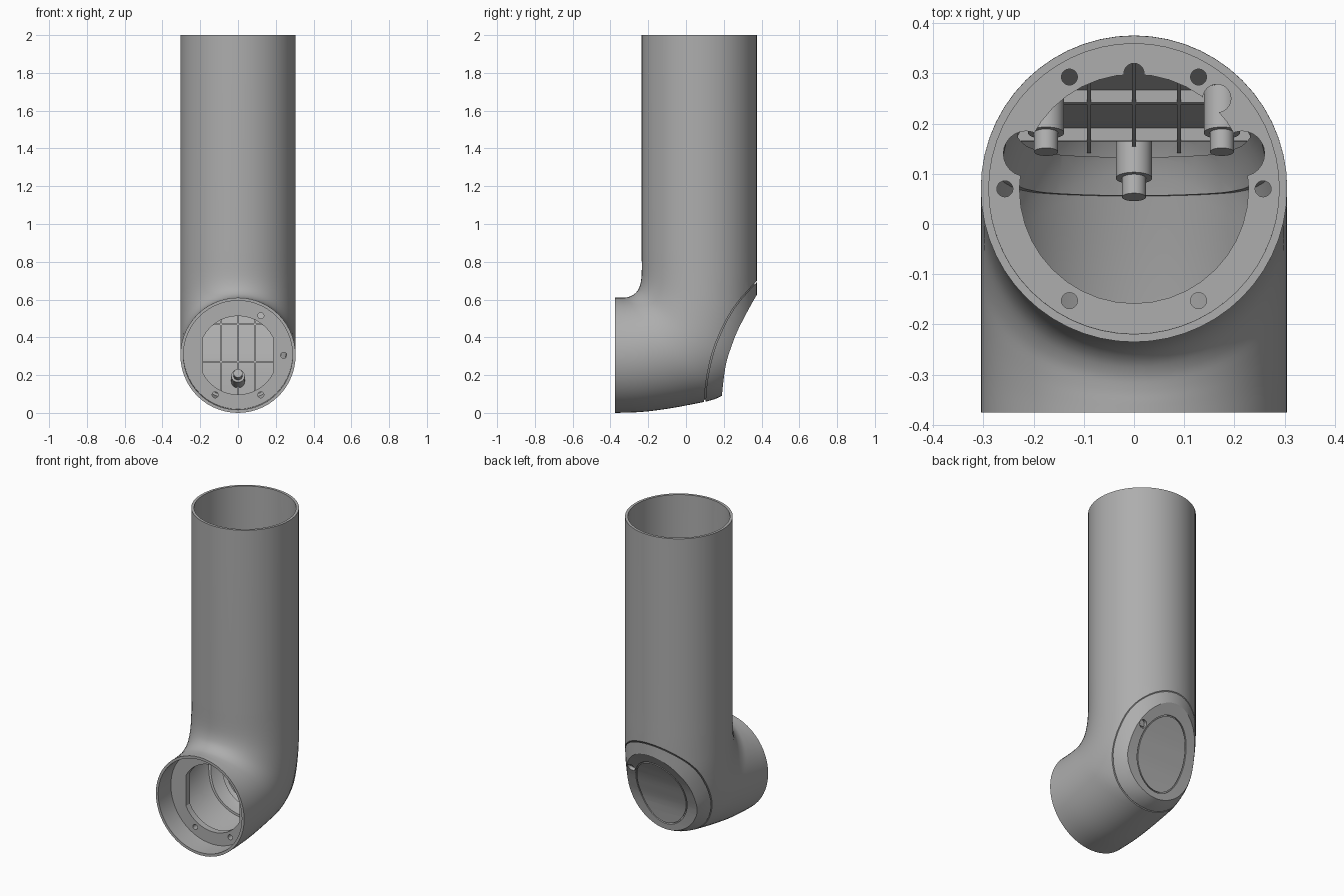
import bpy, bmesh, math
from mathutils import Vector

cube = bpy.data.objects.get("Cube")
if cube:
    bpy.data.objects.remove(cube)

grey = bpy.data.materials.new("mid_grey")
grey.use_nodes = True
grey.diffuse_color = (0.42, 0.42, 0.42, 1)
grey.node_tree.nodes["Principled BSDF"].inputs["Base Color"].default_value = (0.42, 0.42, 0.42, 1)

R, TUBE_Y, ARM_Z = 0.305, 0.07, 0.305
WALL = 0.016
# Elbow cross-sections: inner bend point and outer bend point, each (y, z)
SECTIONS = [((-.235, 2), (.375, 2)), ((-.235, .86), (.375, .86)), ((-.235, .73), (.375, .64)),
            ((-.247, .665), (.37, .43)), ((-.27, .632), (.32, .21)), ((-.30, .615), (.19, .09)),
            ((-.33, .61), (.03, .045)), ((-.355, .61), (-.2, .008)), ((-.375, .61), (-.375, 0))]
# Side curves of the concave back face and of the cap seam
BACK = [(.18, -.1), (.19, .09), (.21, .25), (.24, .35), (.28, .45), (.36, .6), (.41, .68)]
SEAM = [(.09, -.05), (.10, .06), (.115, .2), (.16, .37), (.25, .55), (.37, .69), (.43, .75)]


def make(name, bm):
    bmesh.ops.recalc_face_normals(bm, faces=bm.faces)
    mesh = bpy.data.meshes.new(name)
    bm.to_mesh(mesh)
    bm.free()
    mesh.materials.append(grey)
    ob = bpy.data.objects.new(name, mesh)
    bpy.context.collection.objects.link(ob)
    return ob


def boolean(ob, other, op, keep=False):
    mod = ob.modifiers.new("cut", 'BOOLEAN')
    mod.object, mod.operation, mod.solver = other, op, 'EXACT'
    bpy.context.view_layer.update()
    deps = bpy.context.evaluated_depsgraph_get()
    mesh = bpy.data.meshes.new_from_object(ob.evaluated_get(deps))
    ob.modifiers.clear()
    ob.data = mesh
    if not keep:
        bpy.data.objects.remove(other)
    return ob


def smooth_path(pts, steps=4):
    """Catmull-Rom curve through the points."""
    p = [pts[0]] + pts + [pts[-1]]
    out = []
    for a, b, c, d in zip(p, p[1:], p[2:], p[3:]):
        for i in range(steps):
            t = i / steps
            out.append(0.5 * (2 * b + (c - a) * t + (2 * a - 5 * b + 4 * c - d) * t * t
                              + (3 * b - a - 3 * c + d) * t ** 3))
    return out + [pts[-1]]


def skin(name, inset=0.0, extend=0.0, sides=56):
    """Closed elbow solid lofted through the sections, shrunk by the inset."""
    ends = [[Vector((0, *s[k])) for s in SECTIONS] for k in (0, 1)]
    ins, outs = [[e[0]] + smooth_path(e[1:]) for e in ends]
    bm, rings = bmesh.new(), []
    for k, (a, b) in enumerate(zip(ins, outs)):
        mid, half = (a + b) / 2, (b - a) / 2
        half *= 1 - inset / half.length
        if k == 0:
            mid.z += extend
        if k == len(ins) - 1:
            mid.y -= extend
        rings.append([bm.verts.new(mid + half * math.cos(t) + Vector(((R - inset) * math.sin(t), 0, 0)))
                      for t in (math.tau * i / sides for i in range(sides))])
    for r, q in zip(rings, rings[1:]):
        for i in range(sides):
            j = (i + 1) % sides
            bm.faces.new((r[i], r[j], q[j], q[i]))
    bm.faces.new(rings[0])
    bm.faces.new(rings[-1])
    return make(name, bm)


def band(curve, near, far):
    """Sheet following a side curve, from near to far in y, full width."""
    path = smooth_path([Vector((0, *p)) for p in curve], 3)
    prof = [p + Vector((-1, near, 0)) for p in path] + [p + Vector((-1, far, 0)) for p in reversed(path)]
    bm = bmesh.new()
    face = bm.faces.new([bm.verts.new(p) for p in prof])
    ext = bmesh.ops.extrude_face_region(bm, geom=[face])
    bmesh.ops.translate(bm, vec=(2, 0, 0), verts=[v for v in ext["geom"] if isinstance(v, bmesh.types.BMVert)])
    return make("band", bm)


def rod(name, centre, axis, radius, length, sides=32, scale=(1, 1)):
    bm = bmesh.new()
    bmesh.ops.create_cone(bm, cap_ends=True, segments=sides, radius1=radius, radius2=radius, depth=length)
    rot = Vector(axis).to_track_quat('Z', 'X').to_matrix()
    for v in bm.verts:
        v.co = rot @ Vector((v.co.x * scale[0], v.co.y * scale[1], v.co.z)) + Vector(centre)
    return make(name, bm)


def box(name, centre, size):
    bm = bmesh.new()
    bmesh.ops.create_cube(bm, size=1)
    for v in bm.verts:
        v.co = Vector([c * s for c, s in zip(v.co, size)]) + Vector(centre)
    return make(name, bm)


# Hollow elbow shell, split into housing and cap along the seam
hollow = boolean(skin("hollow", WALL, 0.05), band(BACK, -0.025, 1), 'DIFFERENCE')
shell = boolean(skin("elbow_housing"), band(BACK, 0, 1), 'DIFFERENCE')
boolean(shell, hollow, 'DIFFERENCE')
cap = bpy.data.objects.new("back_cap", shell.data.copy())
bpy.context.collection.objects.link(cap)
boolean(shell, band(SEAM, -0.004, 1), 'DIFFERENCE')
boolean(cap, band(SEAM, 0.003, 1), 'INTERSECT')

# Inner lip behind the seam
lip = boolean(skin("seam_lip", 0.012), skin("core", 0.03, 0.05), 'DIFFERENCE')
boolean(lip, band(SEAM, -0.045, 0.03), 'INTERSECT')
boolean(lip, band(BACK, -0.01, 1), 'DIFFERENCE')

# Oval lid groove on the back face
NORMAL = Vector((0, 0.94, -0.33)).normalized()
LID = Vector((0, 0.25, 0.35))


def oval(grow):
    ob = rod("oval", (0, 0, 0), (0, 0, 1), 1, 0.4, 48)
    up = NORMAL.cross(Vector((1, 0, 0)))
    for v in ob.data.vertices:
        c = v.co.copy()
        v.co = LID + Vector((c.x * (0.165 + grow), 0, 0)) + up * c.y * (0.225 + grow) + NORMAL * c.z
    bm = bmesh.new()
    bm.from_mesh(ob.data)
    bpy.data.objects.remove(ob)
    return make("oval", bm)


groove = boolean(oval(0.004), oval(-0.003), 'DIFFERENCE')
boolean(groove, band(BACK, -0.009, 0.1), 'INTERSECT')
boolean(cap, groove, 'DIFFERENCE')

# Screw recesses in the cap with posts behind them
parts = [shell, cap, lip]
for name, spot in (("left", (0.175, 0.285, 0.47)), ("right", (-0.175, 0.285, 0.47)), ("lower", (0, 0.195, 0.16))):
    spot = Vector(spot)
    boolean(cap, rod("recess", spot + NORMAL * 0.08, NORMAL, 0.024, 0.2), 'DIFFERENCE')
    parts.append(rod(name + "_screw_post", spot - NORMAL * 0.065, NORMAL, 0.036, 0.09))
    parts.append(rod(name + "_screw_boss", spot - NORMAL * 0.12, NORMAL, 0.024, 0.06))

# Stiffening ribs on the inside of the cap
plates = [((x, 0.2, 0.35), (0.008, 1, 0.9)) for x in (-0.09, 0, 0.09)]
plates += [((0, 0.2, z), (0.9, 1, 0.008)) for z in (0.27, 0.47)]
for i, (centre, size) in enumerate(plates):
    rib = boolean(box(f"cap_rib_{i + 1}", centre, size), band(BACK, -0.05, -0.02), 'INTERSECT')
    parts.append(boolean(rib, skin("limit", 0.012), 'INTERSECT'))


# Bolted ring flanges inside both tubes
def flange(name, centre, axis, hole, bolt_radius, side):
    ob = rod(name, centre, axis, R - WALL + 0.004, 0.04, 56)
    boolean(ob, hole, 'DIFFERENCE')
    for i in range(6):
        a = math.tau * i / 6
        offset = Vector((math.cos(a), 0, 0)) + Vector(side) * math.sin(a)
        boolean(ob, rod("bolt_hole", Vector(centre) + offset * bolt_radius, axis, 0.016, 0.2, 20), 'DIFFERENCE')
    parts.append(ob)


hole = rod("hole", (0, TUBE_Y, 0.76), (0, 0, 1), 0.228, 0.2, 40)
for x, y, r in ((0.215, 0.14, 0.045), (-0.215, 0.14, 0.045), (0, 0.3, 0.02), (0.165, 0.25, 0.028)):
    boolean(hole, rod("notch", (x, y, 0.76), (0, 0, 1), r, 0.19, 24), 'UNION')
flange("upright_flange", (0, TUBE_Y, 0.76), (0, 0, 1), hole, 0.257, (0, 1, 0))

hole = rod("hole", (0, -0.23, ARM_Z), (0, 1, 0), 0.208, 0.2, 40)
boolean(hole, box("clip", (0, -0.23, ARM_Z), (0.37, 0.5, 1)), 'INTERSECT')
flange("front_flange", (0, -0.23, ARM_Z), (0, 1, 0), hole, 0.242, (0, 0, 1))

# Smooth shading with sharp edges kept
bpy.ops.object.select_all(action='DESELECT')
for ob in parts:
    ob.select_set(True)
bpy.context.view_layer.objects.active = shell
bpy.ops.object.shade_smooth_by_angle(angle=math.radians(30))
